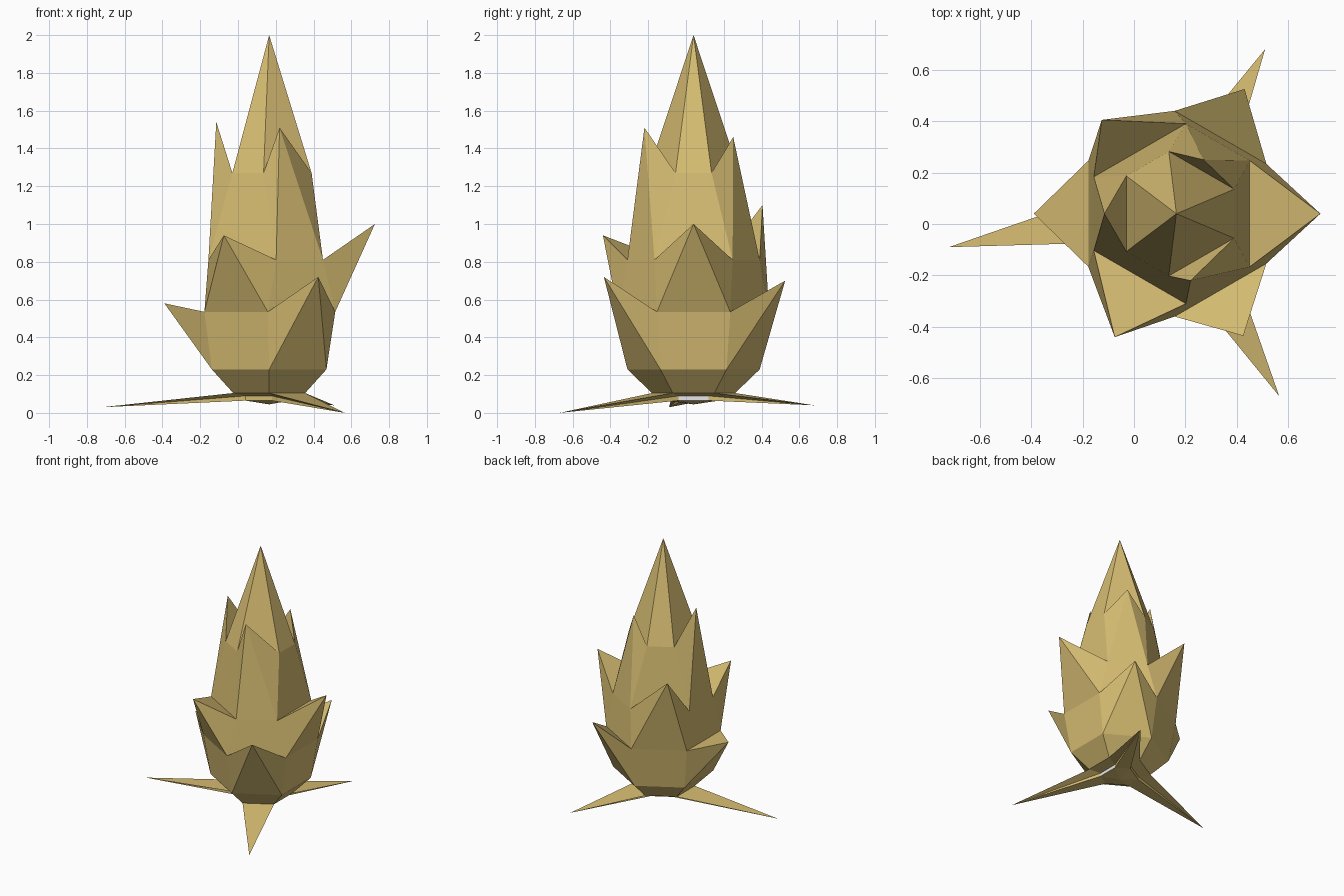
import bpy, bmesh, math

if "Cube" in bpy.data.objects:
    bpy.data.objects.remove(bpy.data.objects["Cube"])

CX, CY = 0.165, 0.04          # growth axis of the bud


def material(name, rgb):
    m = bpy.data.materials.new(name)
    m.diffuse_color = (*rgb, 1)
    m.use_nodes = True
    m.node_tree.nodes["Principled BSDF"].inputs["Base Color"].default_value = m.diffuse_color
    return m


tan = material("dry_leaf_tan", (0.68, 0.51, 0.17))
white = material("pale_stem", (0.8, 0.8, 0.8))

bm = bmesh.new()


def ring(r, z, half):
    """Six points in three pairs, each pair at +-half degrees about 0, 120, 240."""
    pts = []
    for c in (0, 120, 240):
        for a in (c - half, c + half):
            t = math.radians(a)
            pts.append(bm.verts.new((CX + r * math.cos(t), CY + r * math.sin(t), z)))
    return pts


def band(lo, hi, tips, bottom=True, top=True):
    """Wall between two rings; sides listed in tips grow a pointed leaf."""
    for i in range(6):
        j = (i + 1) % 6
        a, b, c, d = lo[i], lo[j], hi[j], hi[i]
        t = tips.get(i)
        if t is None:
            f = bm.faces.new((a, b, c, d))
            if i == 0 and not top:
                f.material_index = 1      # pale stem patch
            continue
        bm.faces.new((a, t, d))
        bm.faces.new((b, c, t))
        if bottom:
            bm.faces.new((a, b, t))
        if top:
            bm.faces.new((d, t, c))


def cone(r, apex):
    for i in range(6):
        bm.faces.new((r[i], r[(i + 1) % 6], apex))


# Side order: 0 -> 0 deg, 1 -> 60, 2 -> 120, 3 -> 180, 4 -> 240, 5 -> 300
def leaf_tips(**k):
    return {int(n[1:]): bm.verts.new(p) for n, p in k.items()}


ground = leaf_tips(s3=(-0.72, -0.09, 0.03), s1=(0.51, 0.68, 0.04), s5=(0.565, -0.67, 0.0))
low = leaf_tips(s3=(-0.39, 0.04, 0.58), s1=(0.43, 0.525, 0.70), s5=(0.425, -0.435, 0.72))
mid = leaf_tips(s0=(0.725, 0.04, 1.0), s2=(-0.125, 0.405, 1.10), s4=(-0.075, -0.44, 0.94))
high = leaf_tips(s3=(-0.115, 0.04, 1.54), s1=(0.27, 0.25, 1.46), s5=(0.22, -0.22, 1.51))

# Rings where the leaves meet
stem_lo, stem_hi = ring(0.136, 0.065, 36), ring(0.136, 0.09, 36)
base = ring(0.22, 0.105, 30)
belly = ring(0.35, 0.23, 30)
r1 = ring(0.40, 0.535, 29)
r2 = ring(0.352, 0.81, 36)
r3 = ring(0.244, 1.27, 23)

cone(stem_lo, bm.verts.new((CX, CY, 0.045)))            # underside
band(stem_lo, stem_hi, ground, top=False)               # stem and ground leaves
band(stem_hi, base, ground, bottom=False)
band(base, belly, {})                                   # cup
band(belly, r1, low)                                    # three tiers of leaves
band(r1, r2, mid)
band(r2, r3, high)
cone(r3, bm.verts.new((CX, CY, 2.0)))                   # top spike

bmesh.ops.recalc_face_normals(bm, faces=bm.faces)
me = bpy.data.meshes.new("leafy_bud")
bm.to_mesh(me)
bm.free()
me.materials.append(tan)
me.materials.append(white)
bpy.context.collection.objects.link(bpy.data.objects.new("leafy_bud", me))
